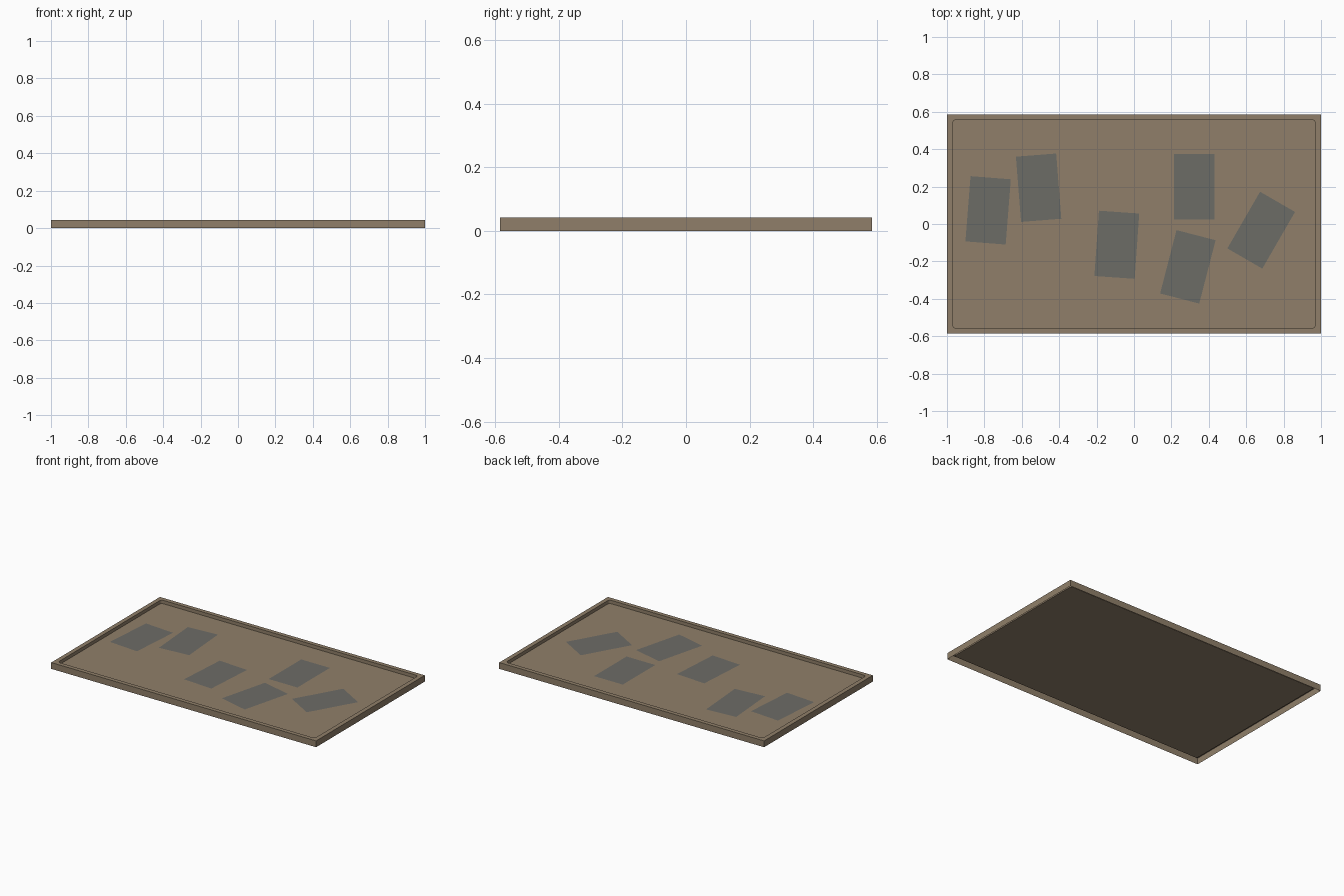
import bpy, bmesh, math

if "Cube" in bpy.data.objects:
    bpy.data.objects.remove(bpy.data.objects["Cube"])

W, D, H = 1.0, 0.586, 0.043        # half width, half depth, height
IW, ID, R = 0.97, 0.557, 0.018     # recess half sizes and corner radius
FLOOR = 0.02                       # level of the sunken surface
SEG = 4


def material(name, rgb):
    m = bpy.data.materials.new(name)
    m.diffuse_color = (*rgb, 1)
    m.use_nodes = True
    m.node_tree.nodes["Principled BSDF"].inputs["Base Color"].default_value = m.diffuse_color
    return m


board_mat = material("warm brown", (0.28, 0.213, 0.143))
sheet_mat = material("slate grey", (0.152, 0.149, 0.134))


def finish(bm, name, mat):
    mesh = bpy.data.meshes.new(name)
    bm.to_mesh(mesh)
    bm.free()
    mesh.materials.append(mat)
    ob = bpy.data.objects.new(name, mesh)
    bpy.context.collection.objects.link(ob)
    return ob


# tray: open-bottomed shell with outer walls, flat rim and sunken rounded floor
bm = bmesh.new()
signs = [(1, 1), (-1, 1), (-1, -1), (1, -1)]
low = [bm.verts.new((sx * W, sy * D, 0)) for sx, sy in signs]
top = [bm.verts.new((sx * W, sy * D, H)) for sx, sy in signs]


def rounded_loop(z):
    corners = []
    for i, (sx, sy) in enumerate(signs):
        arc = []
        for k in range(SEG + 1):
            a = math.pi / 2 * (i + k / SEG)
            arc.append(bm.verts.new((sx * (IW - R) + R * math.cos(a),
                                     sy * (ID - R) + R * math.sin(a), z)))
        corners.append(arc)
    return corners


lip, base = rounded_loop(H), rounded_loop(FLOOR)
for i in range(4):
    j = (i + 1) % 4
    bm.faces.new((low[i], low[j], top[j], top[i]))            # outer wall
    bm.faces.new((top[i], top[j], lip[j][0], lip[i][-1]))     # rim side
    for k in range(SEG):                                      # rim corner
        bm.faces.new((top[i], lip[i][k + 1], lip[i][k]))
lip_flat = [v for arc in lip for v in arc]
base_flat = [v for arc in base for v in arc]
n = len(lip_flat)
for i in range(n):                                            # recess wall
    j = (i + 1) % n
    bm.faces.new((lip_flat[i], lip_flat[j], base_flat[j], base_flat[i]))
bm.faces.new(base_flat)                                       # floor
finish(bm, "tray", board_mat)

# loose sheets lying on the floor: x, y, turn in degrees
sheets = [(-0.78, 0.073, -4.5), (-0.51, 0.194, 4.5), (-0.092, -0.111, -4),
          (0.323, 0.2, 0), (0.288, -0.229, -14.5), (0.68, -0.033, -30)]
for i, (x, y, turn) in enumerate(sheets):
    bm = bmesh.new()
    bm.faces.new([bm.verts.new((sx * 0.108, sy * 0.175, 0)) for sx, sy in signs])
    ob = finish(bm, f"sheet_{i + 1}", sheet_mat)
    ob.location = (x, y, FLOOR + 0.002)
    ob.rotation_euler.z = math.radians(turn)
